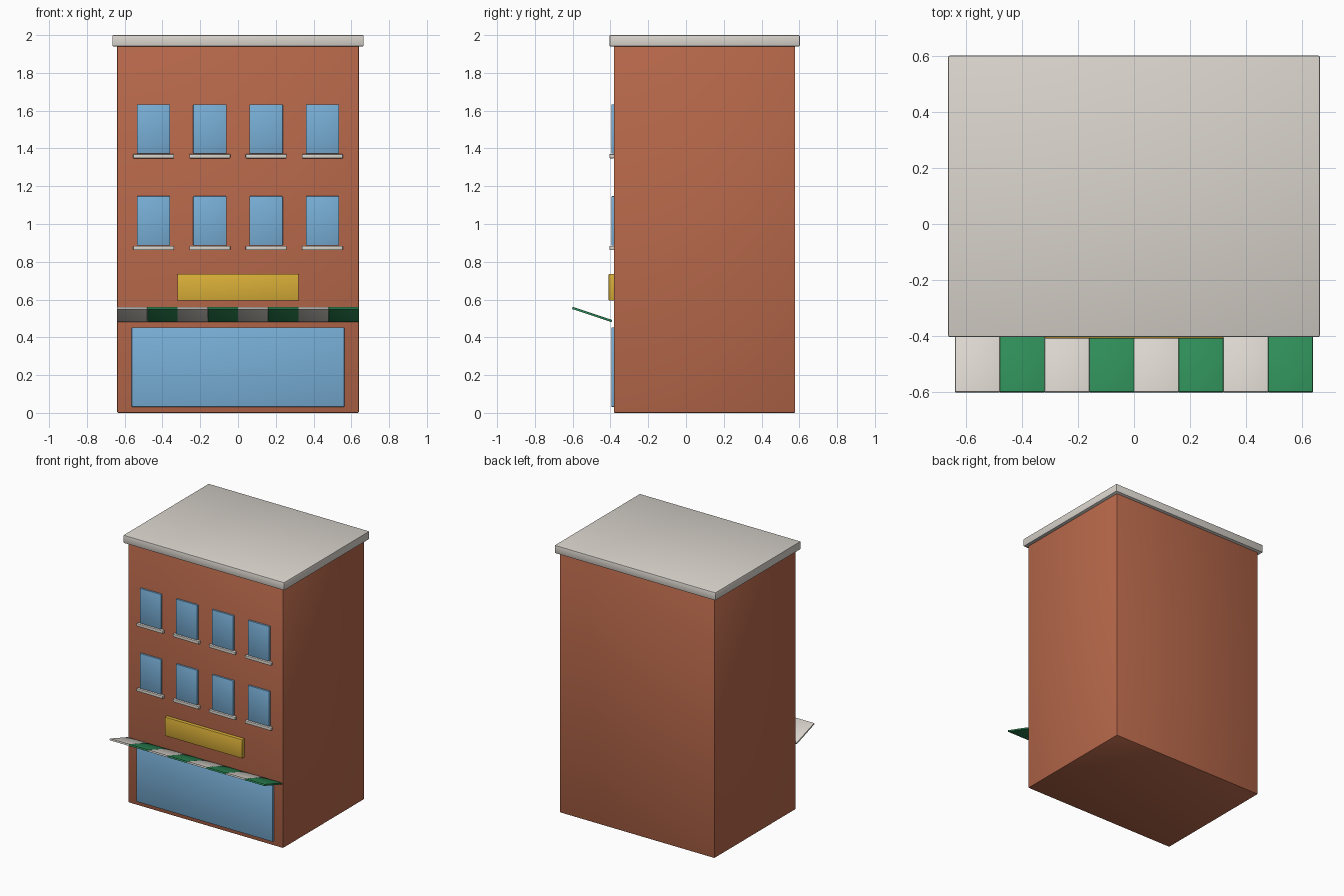
import bpy
import math

if "Cube" in bpy.data.objects:
    bpy.data.objects.remove(bpy.data.objects["Cube"])


def material(name, rgb):
    m = bpy.data.materials.new(name)
    m.diffuse_color = (*rgb, 1.0)
    m.use_nodes = True
    m.node_tree.nodes["Principled BSDF"].inputs["Base Color"].default_value = m.diffuse_color
    return m


BRICK = material("brick", (0.48, 0.14, 0.07))
STONE = material("pale_stone", (0.70, 0.66, 0.61))
GLASS = material("blue_glass", (0.19, 0.43, 0.68))
GOLD = material("sign_gold", (0.70, 0.43, 0.04))
GREEN = material("awning_green", (0.027, 0.26, 0.095))


def box(name, x, y, z, mat, bevel=0.003, tilt=0.0):
    """Box from (min, max) ranges, with softly rounded edges."""
    centre = [(a + b) / 2 for a, b in (x, y, z)]
    bpy.ops.mesh.primitive_cube_add(size=1, location=centre)
    ob = bpy.context.object
    ob.name = name
    ob.scale = [b - a for a, b in (x, y, z)]
    bpy.ops.object.transform_apply(location=False, rotation=False, scale=True)
    ob.rotation_euler.x = tilt
    ob.data.materials.append(mat)
    mod = ob.modifiers.new("soft_edges", 'BEVEL')
    mod.width = bevel
    mod.segments = 2
    bpy.ops.object.modifier_apply(modifier=mod.name)
    bpy.ops.object.shade_smooth_by_angle(angle=math.radians(40))
    return ob


WALL = -0.382  # front wall plane

# main block and roof slab
box("building_body", (-0.64, 0.64), (WALL, 0.578), (0, 1.945), BRICK, 0.006)
box("roof_slab", (-0.665, 0.665), (-0.405, 0.603), (1.94, 2.0), STONE, 0.006)

# upper windows with sills
for row, z in enumerate((0.886, 1.372)):
    for col in range(4):
        x = (col - 1.5) * 0.298
        box(f"window_{row}_{col}", (x - 0.088, x + 0.088),
            (WALL - 0.013, WALL + 0.005), (z, z + 0.261), GLASS)
        box(f"window_sill_{row}_{col}", (x - 0.108, x + 0.108),
            (WALL - 0.023, WALL + 0.002), (z - 0.024, z - 0.002), STONE)

# shop front window and sign board
box("shop_window", (-0.563, 0.563), (WALL - 0.013, WALL + 0.005), (0.032, 0.452), GLASS)
box("sign_board", (-0.32, 0.32), (WALL - 0.027, WALL + 0.002), (0.595, 0.735), GOLD)

# striped awning, rising away from the wall
for i in range(8):
    x = -0.64 + i * 0.16
    box(f"awning_stripe_{i}", (x, x + 0.16), (-0.607, -0.387), (0.515, 0.527),
        GREEN if i % 2 else STONE, 0.002, tilt=-0.32)
